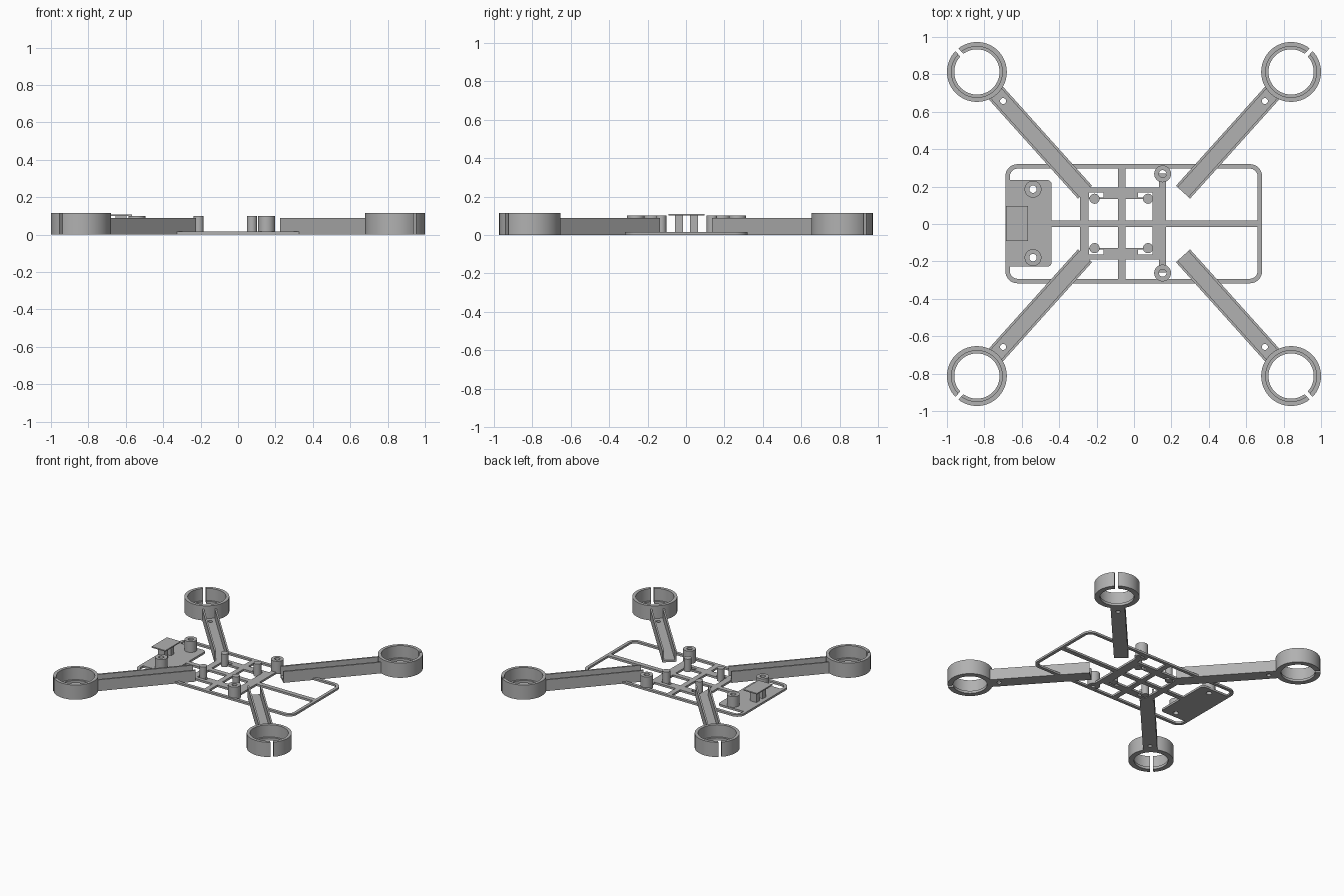
import bpy
import math
from mathutils import Vector, Matrix

cube = bpy.data.objects.get("Cube")
if cube:
    bpy.data.objects.remove(cube, do_unlink=True)

GREY = (0.44, 0.44, 0.44, 1.0)
mat = bpy.data.materials.new("plain_grey")
mat.use_nodes = True
mat.diffuse_color = GREY
mat.node_tree.nodes["Principled BSDF"].inputs["Base Color"].default_value = GREY


# Outline helpers: each returns a list of 2D points
def arc(x, y, r, start, end, n):
    return [(x + r * math.cos(start + (end - start) * i / n),
             y + r * math.sin(start + (end - start) * i / n)) for i in range(n + 1)]


def circle(x, y, r, n=48):
    return arc(x, y, r, 0, 2 * math.pi, n)[:-1]


def rect(x0, x1, y0, y1):
    return [(x0, y0), (x1, y0), (x1, y1), (x0, y1)]


def rounded(x0, x1, y0, y1, r):
    q = math.pi / 2
    centres = [(x1 - r, y1 - r), (x0 + r, y1 - r), (x0 + r, y0 + r), (x1 - r, y0 + r)]
    return [p for i, (x, y) in enumerate(centres) for p in arc(x, y, r, i * q, (i + 1) * q, 8)]


# Extruded flat outline; later loops inside the first become holes
def sheet(name, loops, z0, z1, matrix=None):
    curve = bpy.data.curves.new(name, "CURVE")
    curve.dimensions = "2D"
    curve.fill_mode = "BOTH"
    curve.extrude = (z1 - z0) / 2
    for loop in loops:
        spline = curve.splines.new("POLY")
        spline.points.add(len(loop) - 1)
        for point, (x, y) in zip(spline.points, loop):
            point.co = (x, y, 0, 1)
        spline.use_cyclic_u = True
    temp = bpy.data.objects.new(name + "_outline", curve)
    bpy.context.collection.objects.link(temp)
    bpy.context.view_layer.update()
    deps = bpy.context.evaluated_depsgraph_get()
    mesh = bpy.data.meshes.new_from_object(temp.evaluated_get(deps))
    bpy.data.objects.remove(temp, do_unlink=True)
    mesh.name = name
    mesh.transform(Matrix.Translation((0, 0, (z0 + z1) / 2)))
    if matrix:
        mesh.transform(matrix)
    mesh.materials.clear()
    mesh.materials.append(mat)
    obj = bpy.data.objects.new(name, mesh)
    bpy.context.collection.objects.link(obj)
    bpy.ops.object.select_all(action="DESELECT")
    obj.select_set(True)
    bpy.context.view_layer.objects.active = obj
    bpy.ops.object.shade_smooth_by_angle(angle=math.radians(30))
    return obj


# Ring outline with a gap on the side facing away from the body
def split_ring(outer, inner):
    gap = 0.011
    a, b = math.asin(gap / outer), math.asin(gap / inner)
    full = 2 * math.pi
    return arc(0, 0, outer, a, full - a, 64) + arc(0, 0, inner, full - b, b, 64)


BASE = 0.016
RIM = 0.115
RING = Vector((0.84, 0.813))
ROOT = Vector((0.262, 0.17))
LENGTH = (RING - ROOT).length
ANGLE = math.atan2(RING.y - ROOT.y, RING.x - ROOT.x)

# Arms and motor rings at the four corners
for sx, side in ((1, "left"), (-1, "right")):
    for sy, end in ((1, "back"), (-1, "front")):
        tag = f"{end}_{side}"
        turn = Matrix.Rotation(math.atan2(sy * math.sin(ANGLE), sx * math.cos(ANGLE)), 4, "Z")
        at_root = Matrix.Translation((sx * ROOT.x, sy * ROOT.y, 0)) @ turn
        at_ring = Matrix.Translation((sx * RING.x, sy * RING.y, 0)) @ turn
        stop = LENGTH - 0.145
        sheet("arm_floor_" + tag, [rect(0, stop, -0.051, 0.051), circle(0.655, 0, 0.016, 24)],
              0, BASE, at_root)
        for w, wall in ((-0.051, "a"), (0.038, "b")):
            sheet(f"arm_wall_{wall}_{tag}", [rect(0, stop, w, w + 0.013)], 0, 0.088, at_root)
        sheet("motor_ring_" + tag, [split_ring(0.16, 0.136)], 0, RIM, at_ring)
        sheet("motor_ring_lip_" + tag, [split_ring(0.14, 0.121)], 0, 0.02, at_ring)

# Flat base frame
sheet("frame_border", [rounded(-0.688, 0.685, -0.317, 0.32, 0.065),
                       rounded(-0.664, 0.661, -0.293, 0.296, 0.042)], 0, BASE)
bars = {
    "spine_bar": (-0.45, 0.67, -0.016, 0.02),
    "cross_bar": (-0.086, -0.046, -0.3, 0.3),
    "tray_right_bar": (-0.29, -0.242, -0.19, 0.195),
    "tray_left_bar": (0.1, 0.172, -0.19, 0.195),
    "standoff_bar": (0.134, 0.172, -0.26, 0.27),
}
for name, box in bars.items():
    sheet(name, [rect(*box)], 0, BASE)
for s, end in ((1, "back"), (-1, "front")):
    mid = 0.003
    low, high = sorted((mid + s * 0.132, mid + s * 0.193))
    slots = []
    for x0, x1 in ((-0.24, -0.162), (0.022, 0.098)):
        y0, y1 = sorted((mid + s * 0.14, mid + s * 0.165))
        slots.append(rect(x0, x1, y0, y1))
    sheet("tray_bar_" + end, [rect(-0.29, 0.172, low, high)] + slots, 0, BASE)
    # Board posts and screw standoffs
    for x, side in ((-0.211, "right"), (0.075, "left")):
        sheet(f"board_post_{end}_{side}", [circle(x, mid + s * 0.132, 0.027, 32)], 0, 0.1)
    for x, y, side in ((0.153, 0.265, "left"), (-0.54, 0.183, "right")):
        sheet(f"standoff_{end}_{side}",
              [circle(x, mid + s * y, 0.045), circle(x, mid + s * y, 0.02, 24)], 0, 0.1)

# Mounting plate with a raised table on two legs
sheet("mount_plate", [rounded(-0.688, -0.44, -0.228, 0.235, 0.025)]
      + [circle(-0.54, y, 0.02, 24) for y in (0.186, -0.18)], 0, BASE)
sheet("table_top", [rect(-0.685, -0.566, -0.092, 0.097)], 0.1, 0.109)
for y, name in ((0.042, "back"), (-0.036, "front")):
    sheet("table_leg_" + name, [rect(-0.655, -0.597, y - 0.02, y + 0.02)], 0, 0.101)
